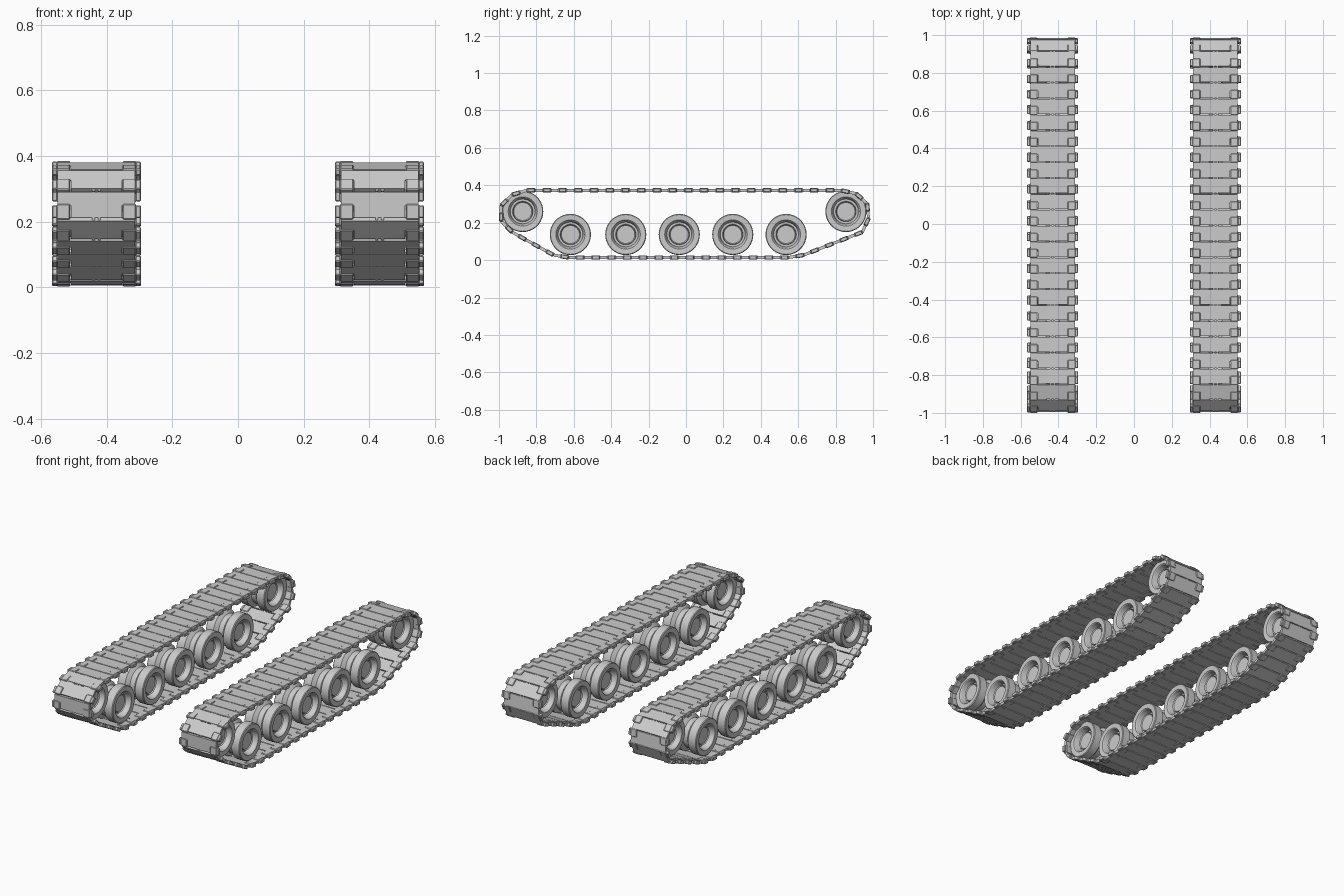
import bpy, bmesh, math
from mathutils import Matrix, Vector

if "Cube" in bpy.data.objects:
    bpy.data.objects.remove(bpy.data.objects["Cube"])

TRACK_X = 0.431
LINKS = 51

# Closed centre line of the track belt as (y, z)
PATH = [(-0.988, 0.292), (-0.988, 0.208), (-0.945, 0.158), (-0.685, 0.014),
        (0.595, 0.014), (0.955, 0.155), (0.987, 0.258), (0.953, 0.338),
        (0.868, 0.373), (-0.885, 0.373), (-0.948, 0.340)]

# Wheel profile as (x offset, radius): dished faces and a groove between tyres
HALF = [(0.060, 0.0), (0.060, 0.048), (0.066, 0.053), (0.048, 0.055),
        (0.048, 0.066), (0.082, 0.074), (0.086, 0.078), (0.088, 0.106),
        (0.084, 0.110), (0.035, 0.110), (0.016, 0.088)]
PROFILE = HALF + [(-x, r) for x, r in reversed(HALF)]

WHEELS = [("front_idler", -0.873, 0.26), ("rear_sprocket", 0.855, 0.26)]
WHEELS += [("road_wheel_%d" % (i + 1), y, 0.137)
           for i, y in enumerate((-0.618, -0.322, -0.036, 0.25, 0.535))]


def make_object(name, bm):
    bmesh.ops.recalc_face_normals(bm, faces=bm.faces[:])
    mesh = bpy.data.meshes.new(name)
    bm.to_mesh(mesh)
    bm.free()
    obj = bpy.data.objects.new(name, mesh)
    bpy.context.collection.objects.link(obj)
    return obj


def add_box(bm, x0, x1, y0, y1, h, bevel=0.0):
    m = Matrix.Translation(((x0 + x1) / 2, (y0 + y1) / 2, 0)) \
        @ Matrix.Diagonal((x1 - x0, y1 - y0, h, 1))
    verts = bmesh.ops.create_cube(bm, size=1, matrix=m)["verts"]
    if bevel:
        edges = list({e for v in verts for e in v.link_edges})
        bmesh.ops.bevel(bm, geom=edges, offset=bevel, segments=1, affect='EDGES')


def link_mesh():
    # T-shaped plate with a centre tongue
    bm = bmesh.new()
    outline = [(-0.118, -0.041), (0.118, -0.041), (0.118, 0.0), (0.078, 0.0),
               (0.078, 0.037), (-0.078, 0.037), (-0.078, 0.0), (-0.118, 0.0)]
    face = bm.faces.new([bm.verts.new((x, y, -0.008)) for x, y in outline])
    top = bmesh.ops.extrude_face_region(bm, geom=[face])["geom"]
    bmesh.ops.translate(bm, vec=(0, 0, 0.016),
                        verts=[g for g in top if isinstance(g, bmesh.types.BMVert)])
    # End connectors
    for s in (-1, 1):
        a, b, c = sorted((s * 0.08, s * 0.121)), sorted((s * 0.119, s * 0.135)), s * 0.009
        add_box(bm, *a, -0.004, 0.043, 0.023, 0.003)
        add_box(bm, *b, 0.0, 0.039, 0.021, 0.003)
        # Small centre hinge lugs
        add_box(bm, c - 0.004, c + 0.004, 0.034, 0.045, 0.012)
    bmesh.ops.recalc_face_normals(bm, faces=bm.faces[:])
    mesh = bpy.data.meshes.new("link_template")
    bm.to_mesh(mesh)
    bm.free()
    return mesh


def path_points(n):
    pts = [Vector((0, y, z)) for y, z in PATH]
    segs = list(zip(pts, pts[1:] + pts[:1]))
    total = sum((b - a).length for a, b in segs)
    out = []
    for i in range(n):
        d = total * i / n
        for a, b in segs:
            length = (b - a).length
            if d <= length:
                out.append(a.lerp(b, d / length))
                break
            d -= length
    return out


def make_track(name, x, template):
    bm = bmesh.new()
    pts = path_points(LINKS)
    for a, b in zip(pts, pts[1:] + pts[:1]):
        u = (b - a).normalized()
        side = Vector((1, 0, 0))
        n = side.cross(u)
        m = Matrix((side, u, n)).transposed().to_4x4()
        m.translation = (a + b) / 2
        first = len(bm.verts)
        bm.from_mesh(template)
        bm.verts.ensure_lookup_table()
        bmesh.ops.transform(bm, matrix=m, verts=bm.verts[first:])
    make_object(name, bm).location.x = x


def make_wheel(name, x, y, z):
    bm = bmesh.new()
    verts = [bm.verts.new((px, 0, r)) for px, r in PROFILE]
    edges = [bm.edges.new(p) for p in zip(verts, verts[1:])]
    bmesh.ops.spin(bm, geom=verts + edges, cent=(0, 0, 0), axis=(1, 0, 0),
                   angle=2 * math.pi, steps=36, use_duplicate=False)
    bmesh.ops.remove_doubles(bm, verts=bm.verts[:], dist=1e-5)
    obj = make_object(name, bm)
    obj.location = (x, y, z)
    bpy.context.view_layer.objects.active = obj
    obj.select_set(True)
    bpy.ops.object.shade_smooth_by_angle(angle=math.radians(25))
    obj.select_set(False)


# Two matching running gears
template = link_mesh()
for side, s in (("left", -1), ("right", 1)):
    make_track(side + "_track", s * TRACK_X, template)
    for name, y, z in WHEELS:
        make_wheel(side + "_" + name, s * TRACK_X, y, z)
bpy.data.meshes.remove(template)
